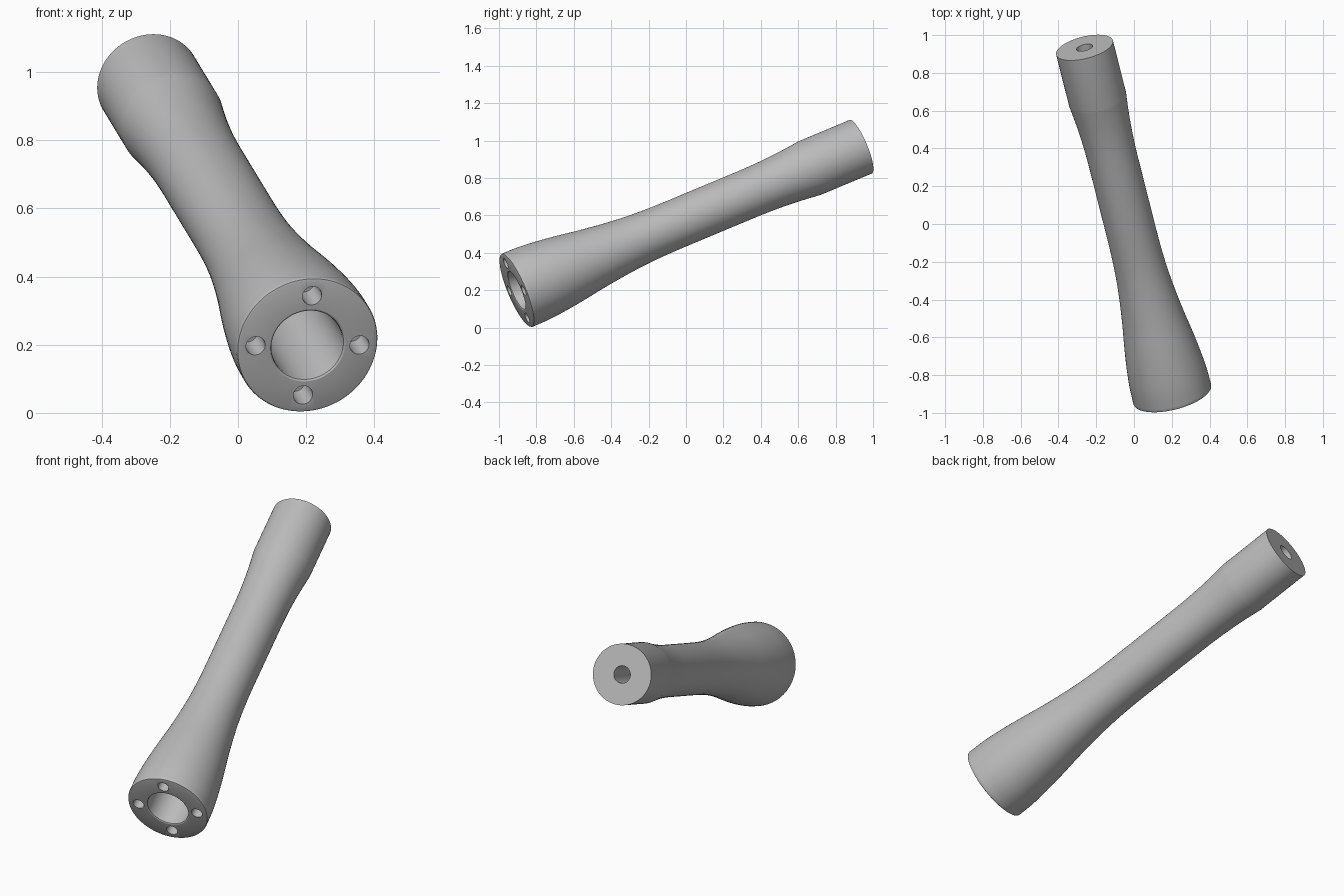
import bpy, bmesh, math
from mathutils import Vector, Matrix

if "Cube" in bpy.data.objects:
    bpy.data.objects.remove(bpy.data.objects["Cube"])

BIG = Vector((0.204, -0.907, 0.198))      # centre of the flanged end
SMALL = Vector((-0.262, 0.934, 0.967))    # centre of the slim end
axis = SMALL - BIG
L = axis.length
az = axis.normalized()
ax = Vector((0.1525, 0.038, 0.001))
ax = (ax - az * ax.dot(az)).normalized()
ay = az.cross(ax)
FRAME = Matrix.Translation(BIG) @ Matrix((ax, ay, az)).transposed().to_4x4()

grey = bpy.data.materials.new("plain grey")
grey.diffuse_color = (0.5, 0.5, 0.5, 1)
grey.use_nodes = True
grey.node_tree.nodes["Principled BSDF"].inputs["Base Color"].default_value = grey.diffuse_color


def catmull(pts, n=5):
    """Smooth curve through (radius, distance) points."""
    p = [pts[0]] + pts + [pts[-1]]
    out = []
    for i in range(1, len(p) - 2):
        a, b, c, d = (Vector(q) for q in p[i - 1:i + 3])
        for k in range(n):
            t = k / n
            out.append(0.5 * (2 * b + (c - a) * t + (2 * a - 5 * b + 4 * c - d) * t * t
                              + (3 * b - a - 3 * c + d) * t ** 3))
    return [tuple(v) for v in out] + [pts[-1]]


def lathe(name, profile, sides):
    """Revolve a profile whose first and last points lie on the axis."""
    bm = bmesh.new()
    rings = []
    for r, z in profile:
        if r < 1e-6:
            rings.append([bm.verts.new((0, 0, z))] * sides)
        else:
            rings.append([bm.verts.new((r * math.cos(2 * math.pi * i / sides),
                                        r * math.sin(2 * math.pi * i / sides), z))
                          for i in range(sides)])
    for a, b in zip(rings, rings[1:]):
        for i in range(sides):
            j = (i + 1) % sides
            quad = list(dict.fromkeys((a[i], a[j], b[j], b[i])))
            bm.faces.new(quad)
    bmesh.ops.recalc_face_normals(bm, faces=bm.faces)
    me = bpy.data.meshes.new(name)
    bm.to_mesh(me)
    bm.free()
    ob = bpy.data.objects.new(name, me)
    bpy.context.collection.objects.link(ob)
    ob.data.materials.append(grey)
    return ob


# Outer flare, neck and shoulder
flare = catmull([(0.212, 0.008), (0.2105, 0.1), (0.202, 0.2), (0.187, 0.32), (0.166, 0.46),
                 (0.149, 0.6), (0.138, 0.73), (0.133, 0.86), (0.132, 0.98)])
shoulder = catmull([(0.132, 1.38), (0.134, 1.48), (0.140, 1.59), (0.147, 1.67), (0.155, 1.745)])

# Bore, rounded rim, outside, slim end and its blind hole
profile = ([(0, 0.6), (0.107, 0.6), (0.107, 0.01), (0.109, 0.003), (0.114, 0),
            (0.204, 0), (0.2097, 0.0023)]
           + flare + shoulder
           + [(0.155, L), (0.044, L), (0.044, L - 0.25), (0, L - 0.25)])
arm = lathe("tube_arm", profile, 96)

# Four bolt holes in the wide face
bolts = bmesh.new()
for k in range(4):
    a = k * math.pi / 2
    bmesh.ops.create_cone(bolts, cap_ends=True, segments=32, radius1=0.029, radius2=0.029,
                          depth=0.2, matrix=Matrix.Translation(
                              (0.157 * math.cos(a), 0.157 * math.sin(a), 0)))
me = bpy.data.meshes.new("bolt_hole_cutter")
bolts.to_mesh(me)
bolts.free()
cutter = bpy.data.objects.new("bolt_hole_cutter", me)
bpy.context.collection.objects.link(cutter)
cutter.hide_render = True
cutter.data.materials.append(grey)

bpy.context.view_layer.objects.active = arm
arm.select_set(True)
mod = arm.modifiers.new("bolt holes", 'BOOLEAN')
mod.operation = 'DIFFERENCE'
mod.solver = 'EXACT'
mod.object = cutter
bpy.ops.object.modifier_apply(modifier=mod.name)
bpy.data.objects.remove(cutter)

# Tilt the arm into place
arm.data.transform(FRAME)
bpy.ops.object.shade_smooth_by_angle(angle=math.radians(30))
